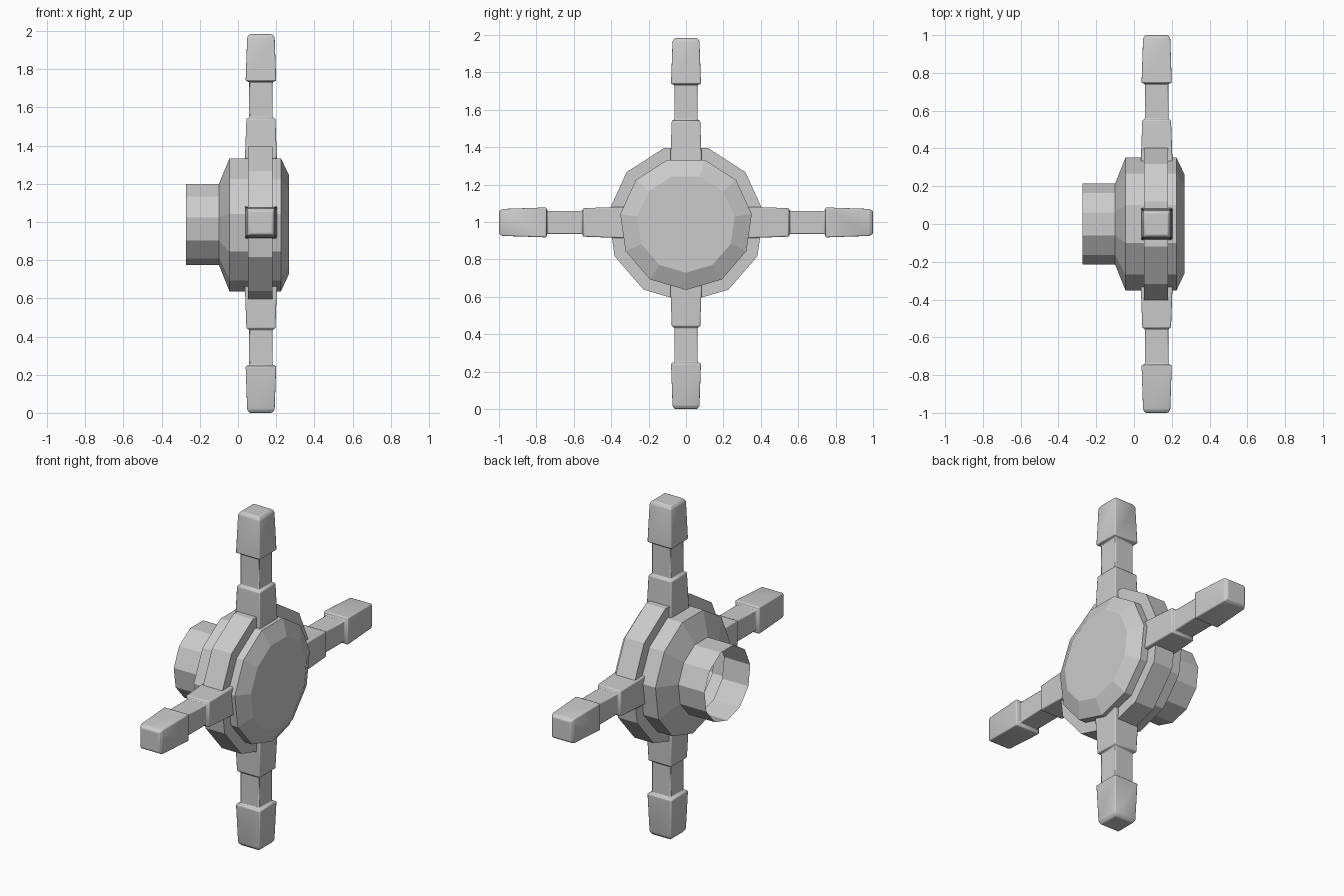
import bpy, math
from mathutils import Vector, Matrix

if "Cube" in bpy.data.objects:
    bpy.data.objects.remove(bpy.data.objects["Cube"])

CZ = 0.992      # height of the hub axis
ARM_X = 0.12    # arms' position along the axis


def loft(name, rings, cap_start=False, cap_end=True):
    """Skin a list of equal-length vertex rings into one object."""
    n = len(rings[0])
    verts = [v for r in rings for v in r]
    faces = []
    for k in range(len(rings) - 1):
        for i in range(n):
            j = (i + 1) % n
            faces.append((k * n + i, k * n + j, (k + 1) * n + j, (k + 1) * n + i))
    if cap_start:
        faces.append(tuple(reversed(range(n))))
    if cap_end:
        faces.append(tuple(range((len(rings) - 1) * n, len(rings) * n)))
    me = bpy.data.meshes.new(name)
    me.from_pydata(verts, [], faces)
    me.update()
    ob = bpy.data.objects.new(name, me)
    bpy.context.collection.objects.link(ob)
    return ob


# Hub: 11-sided turned body with an open tube at the back (x, radius)
SIDES = 11
profile = [(-0.272, 0.217), (-0.10, 0.217), (-0.045, 0.355), (0.053, 0.355),
           (0.053, 0.42), (0.18, 0.42), (0.18, 0.355), (0.225, 0.355), (0.268, 0.263)]
rings = []
for x, r in profile:
    angles = [-math.pi / 2 + i * math.tau / SIDES for i in range(SIDES)]
    rings.append([Vector((x, r * math.cos(a), CZ + r * math.sin(a))) for a in angles])
loft("hub", rings)

# Arms: stepped square bars (distance from axis, half width)
arm_profile = [(0.30, 0.085), (0.55, 0.076), (0.555, 0.062), (0.742, 0.062),
               (0.747, 0.080), (0.975, 0.072), (0.992, 0.060)]
arms = [("top_arm", 0, 0), ("left_arm", 90, 0.006),
        ("bottom_arm", 180, 0), ("right_arm", 270, 0.006)]
for name, deg, lift in arms:
    m = Matrix.Translation((ARM_X, 0, CZ + lift)) @ Matrix.Rotation(math.radians(deg), 4, 'X')
    rings = [[m @ Vector((sx * h, sy * h, d))
              for sx, sy in ((-1, -1), (1, -1), (1, 1), (-1, 1))] for d, h in arm_profile]
    if lift:    # side arms reach the full width
        for ring in rings[-2:]:
            for v in ring:
                v.y += math.copysign(0.008, v.y)
    arm = loft(name, rings, cap_start=True)
    bev = arm.modifiers.new("soft_edges", 'BEVEL')
    bev.width = 0.006
    bev.segments = 2
    bev.limit_method = 'ANGLE'
    bpy.ops.object.select_all(action='DESELECT')
    arm.select_set(True)
    bpy.context.view_layer.objects.active = arm
    bpy.ops.object.shade_smooth_by_angle(angle=math.radians(50))
